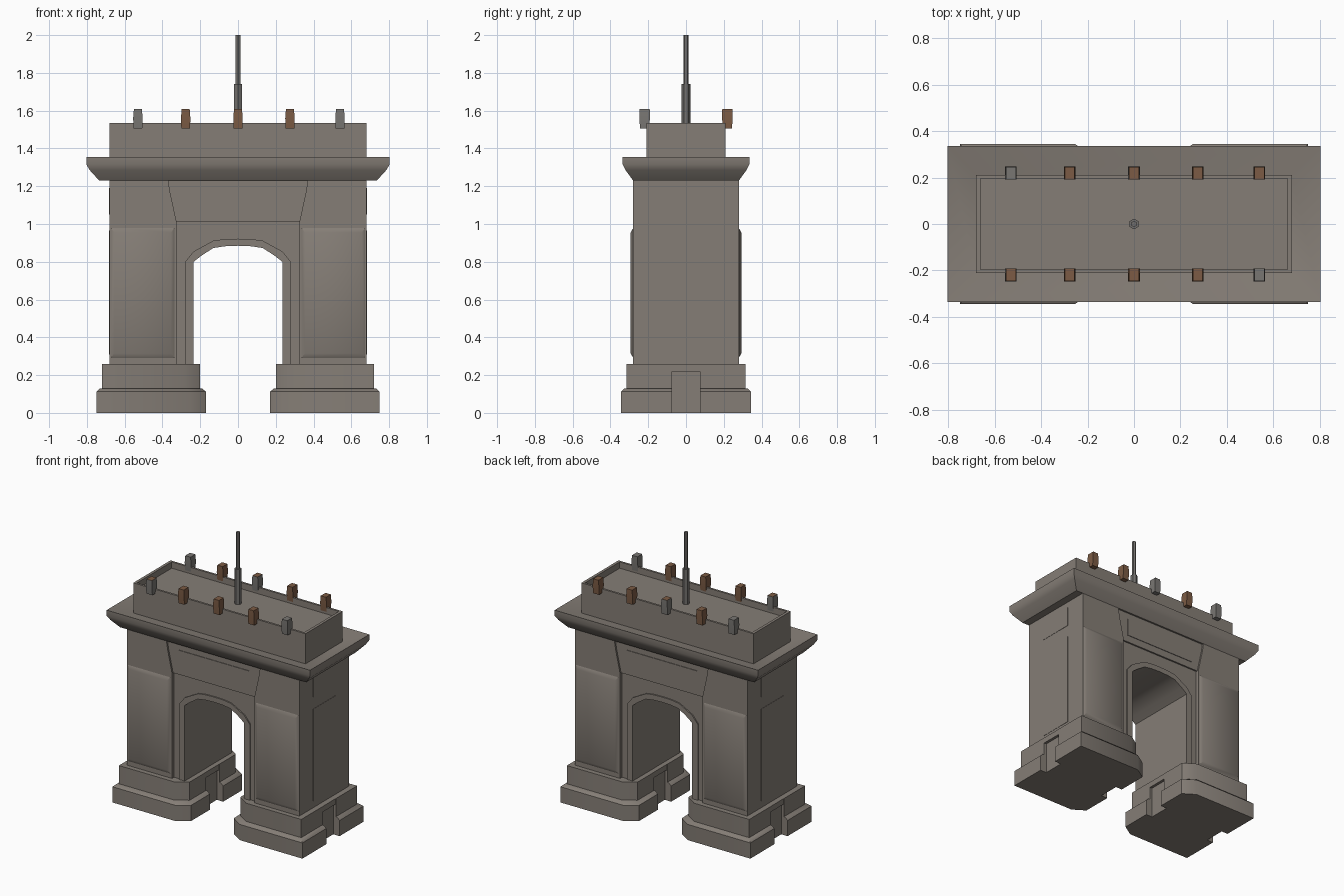
import bpy, bmesh

if "Cube" in bpy.data.objects:
    bpy.data.objects.remove(bpy.data.objects["Cube"])


def material(name, rgb):
    m = bpy.data.materials.new(name)
    m.diffuse_color = (*rgb, 1)
    m.use_nodes = True
    m.node_tree.nodes["Principled BSDF"].inputs["Base Color"].default_value = m.diffuse_color
    return m


STONE = material("warm_grey_stone", (0.235, 0.208, 0.182))
BRONZE = material("brown_bronze", (0.20, 0.105, 0.058))
PALE = material("grey_stone", (0.19, 0.182, 0.17))
METAL = material("grey_metal", (0.17, 0.163, 0.155))


def loft(name, rings, mat):
    """Skin a stack of equal-length point rings and cap both ends."""
    bm = bmesh.new()
    loops = [[bm.verts.new(p) for p in ring] for ring in rings]
    n = len(loops[0])
    for a, b in zip(loops, loops[1:]):
        for i in range(n):
            j = (i + 1) % n
            bm.faces.new((a[i], a[j], b[j], b[i]))
    bm.faces.new(loops[0][::-1])
    bm.faces.new(loops[-1])
    bmesh.ops.recalc_face_normals(bm, faces=bm.faces)
    me = bpy.data.meshes.new(name)
    bm.to_mesh(me)
    bm.free()
    me.materials.append(mat)
    ob = bpy.data.objects.new(name, me)
    bpy.context.collection.objects.link(ob)
    return ob


def rect(hx, hy, z, cx=0, cy=0):
    return [(cx - hx, cy - hy, z), (cx + hx, cy - hy, z),
            (cx + hx, cy + hy, z), (cx - hx, cy + hy, z)]


def extrude_y(name, outline, half_depth, mat=STONE):
    """Front outline (x, z) pushed through from front to back."""
    return loft(name, [[(x, y, z) for x, z in outline]
                       for y in (-half_depth, half_depth)], mat)


def mirrored(half):
    """Complete a left-right symmetric run that ends on the centre line."""
    return half + [(-x, z) for x, z in half[-2::-1]]


def base_ring(side, z, out, front, inn, notch):
    """Plan of a leg base: chamfered passage corners, notches mid-side."""
    w = 0.075
    pts = [(inn + 0.085, -front), (out, -front), (out, -w),
           (out - notch, -w), (out - notch, w), (out, w), (out, front),
           (inn + 0.085, front), (inn, front - 0.055), (inn, w),
           (inn + notch, w), (inn + notch, -w), (inn, -w),
           (inn, 0.055 - front)]
    return [(side * x, y, z) for x, y in pts]


# Stepped leg bases, legs, pylon reliefs and side panels
for side, tag in ((-1, "left"), (1, "right")):
    loft(tag + "_base_lower", [base_ring(side, 0, 0.75, 0.345, 0.17, 0.05),
                               base_ring(side, 0.112, 0.75, 0.345, 0.17, 0.05),
                               base_ring(side, 0.13, 0.73, 0.325, 0.19, 0.03)], STONE)
    loft(tag + "_base_upper", [base_ring(side, 0.13, 0.72, 0.315, 0.20, 0.02),
                               base_ring(side, 0.22, 0.72, 0.315, 0.20, 0.02)], STONE)
    loft(tag + "_base_cap", [base_ring(side, z, 0.72, 0.315, 0.20, 0.001)
                             for z in (0.22, 0.26)], STONE)
    # leg splays slightly outward above the arch wall
    extrude_y(tag + "_leg", [(side * x, z) for x, z in
                             ((0.325, 0.25), (0.68, 0.25), (0.68, 1.235),
                              (0.37, 1.235), (0.36, 1.17), (0.325, 1.01))], 0.28)
    for face, ftag in ((-1, "front"), (1, "back")):
        loft(f"{tag}_{ftag}_pylon_relief",
             [[(side * (0.505 + sx * hx), face * y, 0.635 + sz * hz)
               for sx, sz in ((-1, -1), (1, -1), (1, 1), (-1, 1))]
              for hx, hz, y in ((0.17, 0.345, 0.279), (0.15, 0.32, 0.293))], STONE)
    for name, z0, z1 in (("tall", 0.31, 0.965), ("small", 1.05, 1.19)):
        loft(f"{tag}_{name}_side_panel",
             [[(side * x, -0.125, z0), (side * x, 0.125, z0),
               (side * x, 0.125, z1), (side * x, -0.125, z1)]
              for x in (0.67, 0.682)], STONE)

# Central span: lintel, recessed arch wall, raised arch trim, frieze panel
opening = mirrored([(0.235, 0.80), (0.19, 0.835), (0.13, 0.873), (0.07, 0.882), (0, 0.885)])
trim = mirrored([(0.28, 0.80), (0.235, 0.855), (0.13, 0.912), (0.07, 0.92), (0, 0.922)])
opening = [(0.235, 0.25)] + opening + [(-0.235, 0.25)]
trim = [(0.28, 0.25)] + trim + [(-0.28, 0.25)]
extrude_y("lintel", [(-0.38, 1.01), (0.38, 1.01), (0.38, 1.235), (-0.38, 1.235)], 0.268)
extrude_y("arch_wall", [(-0.33, 0.25), (-0.33, 1.015), (0.33, 1.015), (0.33, 0.25)]
          + opening, 0.257)
extrude_y("arch_trim", trim + opening[::-1], 0.266)
extrude_y("frieze_panel", [(-0.28, 1.06), (0.28, 1.06), (0.28, 1.185), (-0.28, 1.185)], 0.272)

# Flared cornice, attic and sunken roof
loft("cornice_and_attic",
     [rect(*r) for r in ((0.735, 0.28, 1.23), (0.785, 0.32, 1.285), (0.803, 0.335, 1.315),
                         (0.803, 0.335, 1.355), (0.68, 0.21, 1.32), (0.68, 0.21, 1.535),
                         (0.66, 0.195, 1.535), (0.66, 0.195, 1.49))], STONE)

# Rooftop figures along both long edges; some grey ones have brown tops
for face, ftag, greys, capped in ((-1, "front", (0, 4), 0), (1, "back", (0, 2), 2)):
    for i, x in enumerate((-0.53, -0.277, 0, 0.275, 0.54)):
        fig = loft(f"{ftag}_roof_figure_{i + 1}",
                   [rect(w, d, z, x, face * 0.219)
                    for w, d, z in ((0.023, 0.024, 1.505), (0.025, 0.028, 1.56),
                                    (0.021, 0.027, 1.61))],
                   PALE if i in greys else BRONZE)
        if i == capped:
            fig.data.materials.append(BRONZE)
            for p in fig.data.polygons:
                p.material_index = int(p.normal.z > 0.5)

# Two-stage flagpole
for name, r, z0, z1 in (("pole_lower", 0.023, 1.48, 1.74), ("pole_upper", 0.014, 1.74, 2.0)):
    bpy.ops.mesh.primitive_cylinder_add(vertices=6, radius=r, depth=z1 - z0,
                                        location=(0, 0, (z0 + z1) / 2))
    bpy.context.object.name = name
    bpy.context.object.data.materials.append(METAL)

# Smooth shading with sharp edges kept
bpy.ops.object.select_all(action='SELECT')
bpy.ops.object.shade_smooth_by_angle(angle=0.75)
